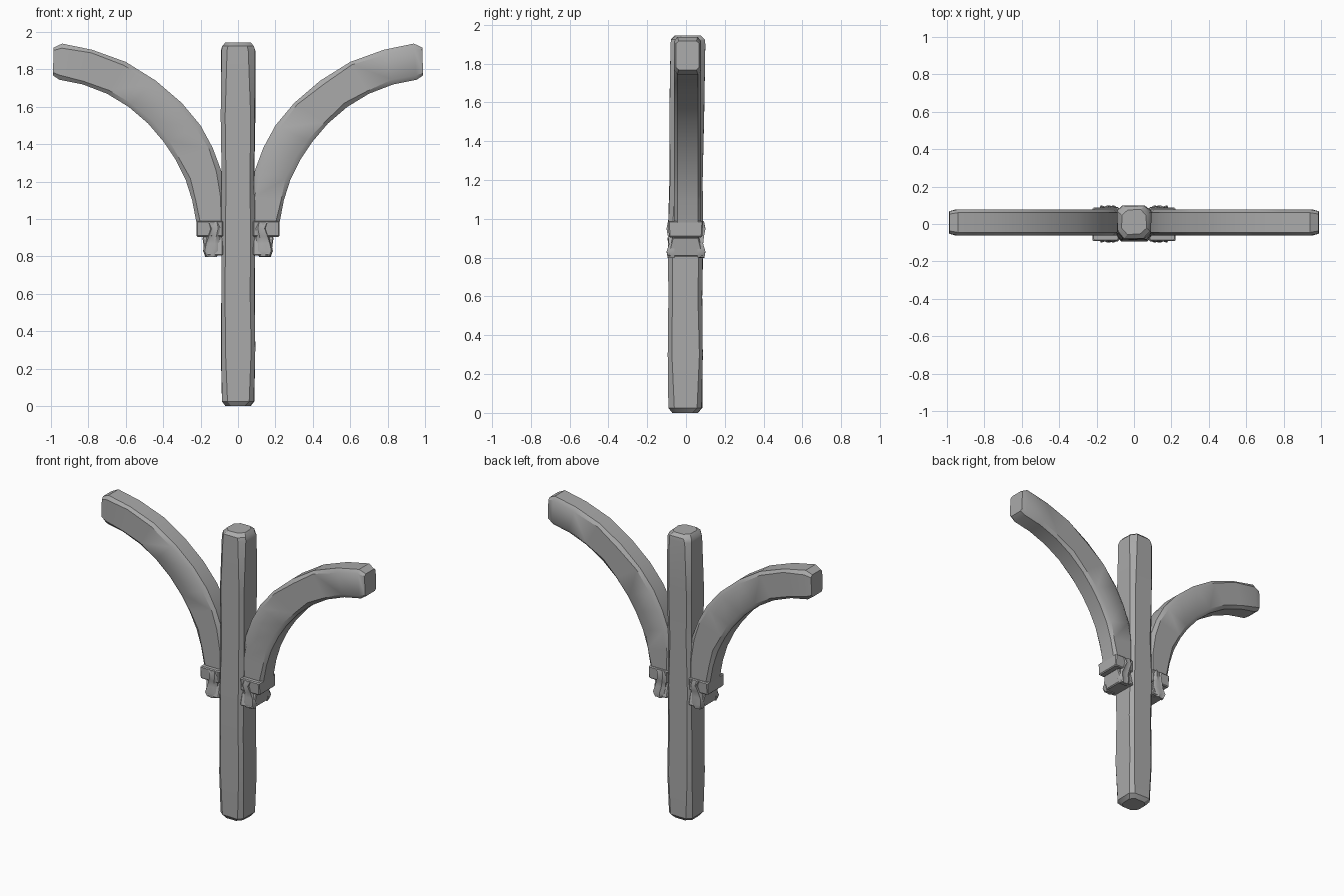
import bpy, bmesh, math, random

random.seed(4)
cube = bpy.data.objects.get("Cube")
if cube:
    bpy.data.objects.remove(cube, do_unlink=True)

grey = bpy.data.materials.new("weathered_grey")
grey.use_nodes = True
GREY = (0.4, 0.4, 0.4, 1)
grey.diffuse_color = GREY
grey.node_tree.nodes["Principled BSDF"].inputs["Base Color"].default_value = GREY


def loft(name, rings, angle=30):
    """Skin a list of equal-length rings and cap both ends."""
    bm = bmesh.new()
    loops = [[bm.verts.new(p) for p in ring] for ring in rings]
    n = len(loops[0])
    for a, b in zip(loops, loops[1:]):
        for i in range(n):
            j = (i + 1) % n
            bm.faces.new((a[i], a[j], b[j], b[i]))
    bm.faces.new(loops[0][::-1])
    bm.faces.new(loops[-1])
    bmesh.ops.recalc_face_normals(bm, faces=bm.faces)
    mesh = bpy.data.meshes.new(name)
    bm.to_mesh(mesh)
    bm.free()
    mesh.materials.append(grey)
    ob = bpy.data.objects.new(name, mesh)
    bpy.context.collection.objects.link(ob)
    bpy.ops.object.select_all(action='DESELECT')
    ob.select_set(True)
    bpy.context.view_layer.objects.active = ob
    bpy.ops.object.shade_smooth_by_angle(angle=math.radians(angle))
    return ob


def octagon(u0, u1, v0, v1, c):
    """Rectangle with chamfered corners."""
    return [(u0 + c, v0), (u1 - c, v0), (u1, v0 + c), (u1, v1 - c),
            (u1 - c, v1), (u0 + c, v1), (u0, v1 - c), (u0, v0 + c)]


# Post: worn chamfered timber, slightly leaning towards the back at the top
rings = []
for z, half, chamfer in [(0, .065, .03), (.025, .086, .028), (.3, .09, .02), (.6, .088, .022),
                         (.9, .09, .02), (1.2, .086, .025), (1.55, .09, .024),
                         (1.9, .09, .033), (1.925, .086, .035), (1.945, .065, .03)]:
    shift = -.003 + .012 * max(0, z - .8)
    ring = octagon(-half, half, shift - half, shift + half, chamfer)
    rings.append([(x + random.uniform(-.003, .003), y + random.uniform(-.003, .003), z)
                  for x, y in ring])
loft("post", rings)

# Curved braces: pairs of outer and inner edge points (x, z)
OUTER = [(.07, .98), (.075, 1.12), (.09, 1.26), (.135, 1.38), (.2, 1.5), (.3, 1.62),
         (.44, 1.74), (.6, 1.84), (.78, 1.905), (.94, 1.938), (.985, 1.925)]
INNER = [(.222, .98), (.245, 1.1), (.28, 1.21), (.335, 1.32), (.395, 1.41), (.48, 1.51),
         (.585, 1.6), (.7, 1.67), (.83, 1.72), (.955, 1.745), (.99, 1.76)]


def brace(name, side):
    rings = []
    for k, (o, i) in enumerate(zip(OUTER, INNER)):
        end = k == len(OUTER) - 1
        trim = .012 if end else 0
        wear = random.uniform(.08, .14)
        section = octagon(0, 1, -.062 + trim, .078 - trim, 0)
        ring = []
        # chamfered section, t runs from outer to inner edge
        for t, y in [(wear, -.062), (1 - wear, -.062), (1, -.045), (1, .061),
                     (1 - wear, .078), (wear, .078), (0, .061), (0, -.045)]:
            y = .008 + (y - .008) * (.85 if end else 1)
            t = .5 + (t - .5) * (.9 if end else 1)
            ring.append((side * (o[0] + (i[0] - o[0]) * t), y, o[1] + (i[1] - o[1]) * t))
        rings.append(ring)
    loft(name, rings, 35)


def slab(name, side, x0, x1, y_top, y_bottom, z0, z1, drift=0):
    """Chamfered block whose depth and outer end can change with height."""
    c = .006
    rings = []
    for z, f, inset in [(z0, 0, c), (z0 + c, 0, 0), (z1 - c, 1, 0), (z1, 1, c)]:
        y = y_bottom + (y_top - y_bottom) * f - inset
        ring = octagon(x0 + inset, x1 - drift * (1 - f) - inset, -y, y, c)
        rings.append([(side * px, py - .002, z) for px, py in ring])
    loft(name, rings)


def carved_leaf(name, side, facing):
    """Thin lumpy drape on the face of the bracket."""
    rings = []
    for z, x0, x1, depth in [(.8, .112, .175, .094), (.83, .104, .186, .1), (.87, .1, .178, .088),
                             (.91, .095, .165, .093), (.95, .092, .15, .1), (.985, .092, .165, .093)]:
        mid = (x0 + x1) / 2
        ring = [(x0, .06), (x0, depth - .012), (mid - .015, depth),
                (mid + .012, depth - .006), (x1 - .008, depth), (x1, depth - .02), (x1, .06)]
        rings.append([(side * x, facing * y, z + random.uniform(-.003, .003)) for x, y in ring])
    loft(name, rings, 40)


for label, side in (("left", 1), ("right", -1)):
    brace(label + "_brace", side)
    slab(label + "_bracket_upper", side, .08, .222, .09, .086, .905, .99)
    slab(label + "_bracket_lower", side, .08, .19, .07, .092, .805, .905, .012)
    for place, facing in (("front", -1), ("back", 1)):
        carved_leaf(f"{label}_{place}_carving", side, facing)
